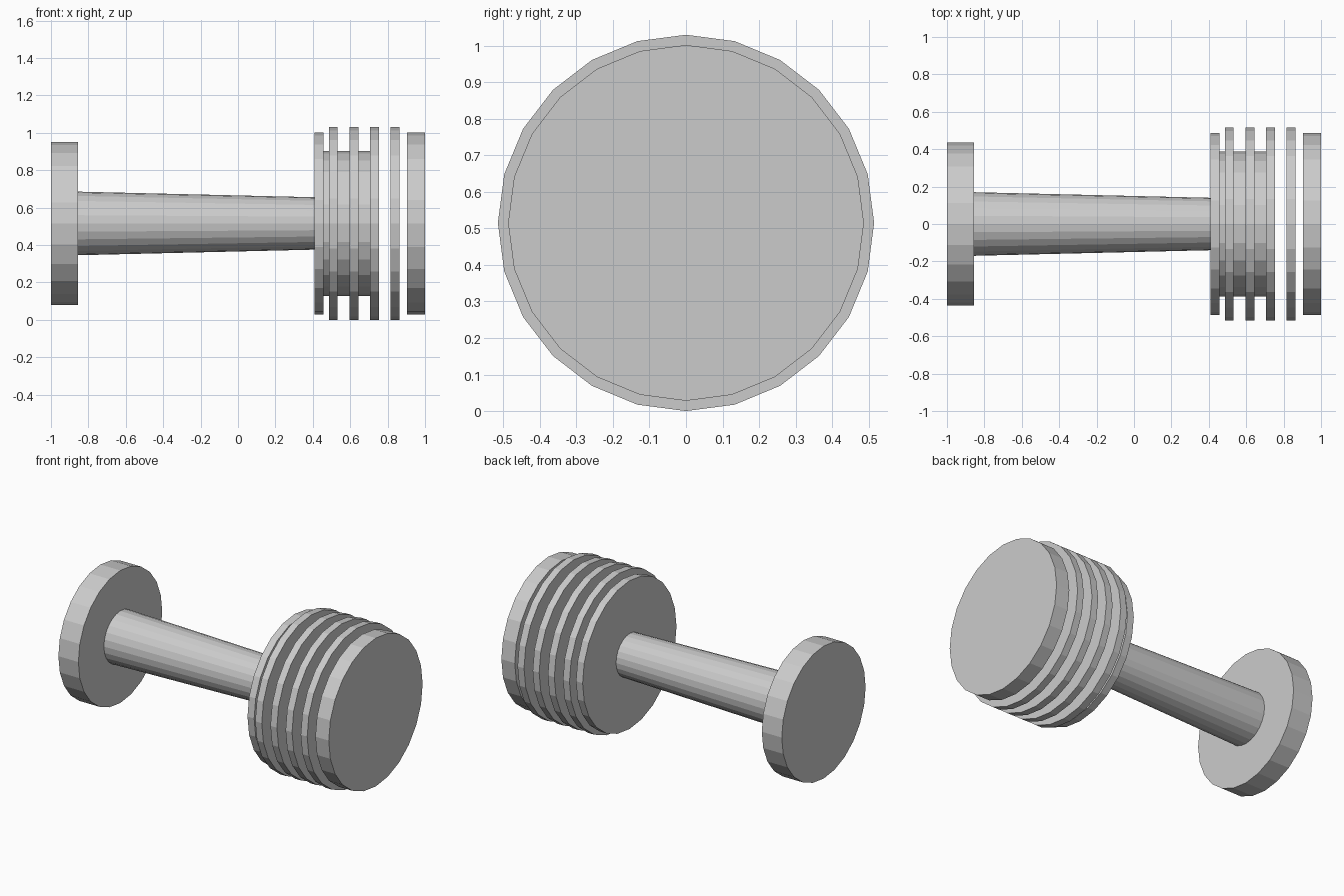
import bpy, bmesh
from math import pi
from mathutils import Matrix

if "Cube" in bpy.data.objects:
    bpy.data.objects.remove(bpy.data.objects["Cube"])

SIDES = 24
AXIS_Z = 0.515


def drum(name, x0, x1, r0, r1=None):
    """Flat-faced round part along x, from x0 (radius r0) to x1 (radius r1)."""
    r1 = r0 if r1 is None else r1
    bm = bmesh.new()
    bmesh.ops.create_cone(bm, cap_ends=True, segments=SIDES, radius1=r0,
                          radius2=r1, depth=x1 - x0,
                          matrix=Matrix.Rotation(pi / 2, 4, 'Y'))
    mesh = bpy.data.meshes.new(name)
    bm.to_mesh(mesh)
    bm.free()
    obj = bpy.data.objects.new(name, mesh)
    obj.location = ((x0 + x1) / 2, 0, AXIS_Z)
    bpy.context.collection.objects.link(obj)
    return obj


# Small end flange and tapered shaft
drum("end_flange", -1.0, -0.855, 0.435)
drum("shaft", -0.855, 0.412, 0.17, 0.14)

# Ribbed head: inner plate, core, evenly spaced ribs, outer plate
drum("head_inner_plate", 0.41, 0.458, 0.487)
drum("head_core", 0.458, 0.708, 0.388)
for i in range(4):
    x = 0.486 + i * 0.11
    drum(f"head_rib_{i + 1}", x, x + 0.047, 0.515)
drum("head_outer_plate", 0.903, 1.0, 0.487)
